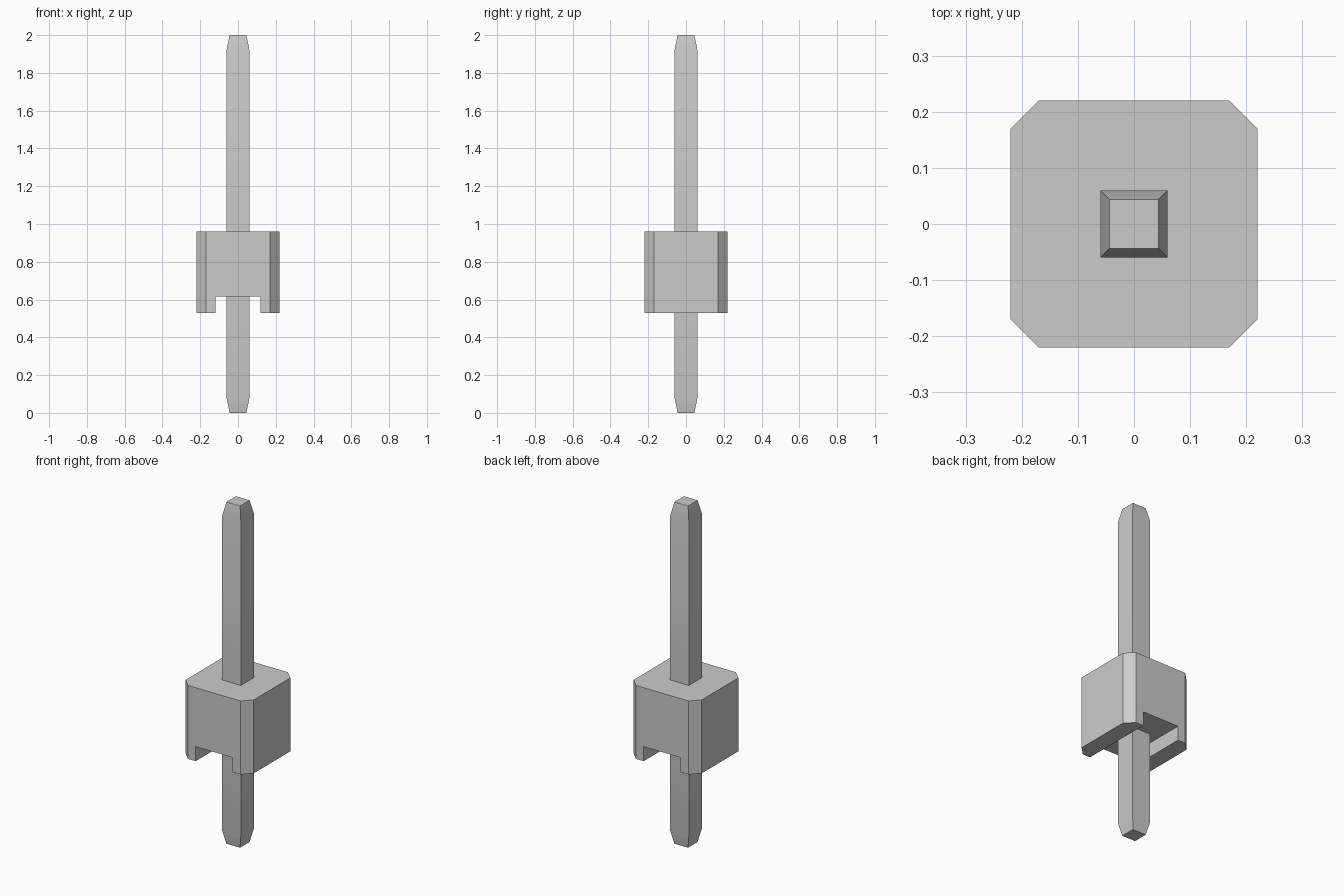
import bpy
import bmesh
from mathutils import Vector

cube = bpy.data.objects.get("Cube")
if cube:
    bpy.data.objects.remove(cube, do_unlink=True)

GREY = (0.6, 0.6, 0.6, 1)
grey = bpy.data.materials.new("plain grey")
grey.use_nodes = True
grey.diffuse_color = GREY
grey.node_tree.nodes["Principled BSDF"].inputs["Base Color"].default_value = GREY


def finish(name, bm):
    """Turn a bmesh into an object with smooth shading and sharp edges."""
    bmesh.ops.recalc_face_normals(bm, faces=bm.faces[:])
    mesh = bpy.data.meshes.new(name)
    bm.to_mesh(mesh)
    bm.free()
    mesh.materials.append(grey)
    obj = bpy.data.objects.new(name, mesh)
    bpy.context.collection.objects.link(obj)
    bpy.ops.object.select_all(action="DESELECT")
    obj.select_set(True)
    bpy.context.view_layer.objects.active = obj
    bpy.ops.object.shade_smooth_by_angle()
    return obj


# Housing: slotted block section swept front to back, then corners chamfered
HALF, SLOT = 0.22, 0.12
BASE, SLOT_TOP, TOP = 0.53, 0.615, 0.96
section = [(-HALF, BASE), (-SLOT, BASE), (-SLOT, SLOT_TOP), (SLOT, SLOT_TOP),
           (SLOT, BASE), (HALF, BASE), (HALF, TOP), (-HALF, TOP)]
bm = bmesh.new()
face = bm.faces.new([bm.verts.new((x, -HALF, z)) for x, z in section])
swept = bmesh.ops.extrude_face_region(bm, geom=[face], use_keep_orig=True)
bmesh.ops.translate(bm, vec=Vector((0, 2 * HALF, 0)),
                    verts=[v for v in swept["geom"] if isinstance(v, bmesh.types.BMVert)])
corners = [e for e in bm.edges
           if all(abs(v.co.x) > HALF - 0.01 for v in e.verts)
           and abs(e.verts[0].co.z - e.verts[1].co.z) > 0.1]
bmesh.ops.bevel(bm, geom=corners, offset=0.05, segments=1, affect="EDGES")
finish("housing", bm)

# Pin: square rings stacked upward, tapered at both tips
bm = bmesh.new()
rings = []
for z, r in [(0, 0.044), (0.075, 0.06), (1.925, 0.06), (2, 0.044)]:
    rings.append([bm.verts.new((sx * r, sy * r, z))
                  for sx, sy in [(-1, -1), (1, -1), (1, 1), (-1, 1)]])
for low, high in zip(rings, rings[1:]):
    for i in range(4):
        j = (i + 1) % 4
        bm.faces.new((low[i], low[j], high[j], high[i]))
bm.faces.new(rings[0])
bm.faces.new(rings[-1])
finish("pin", bm)
